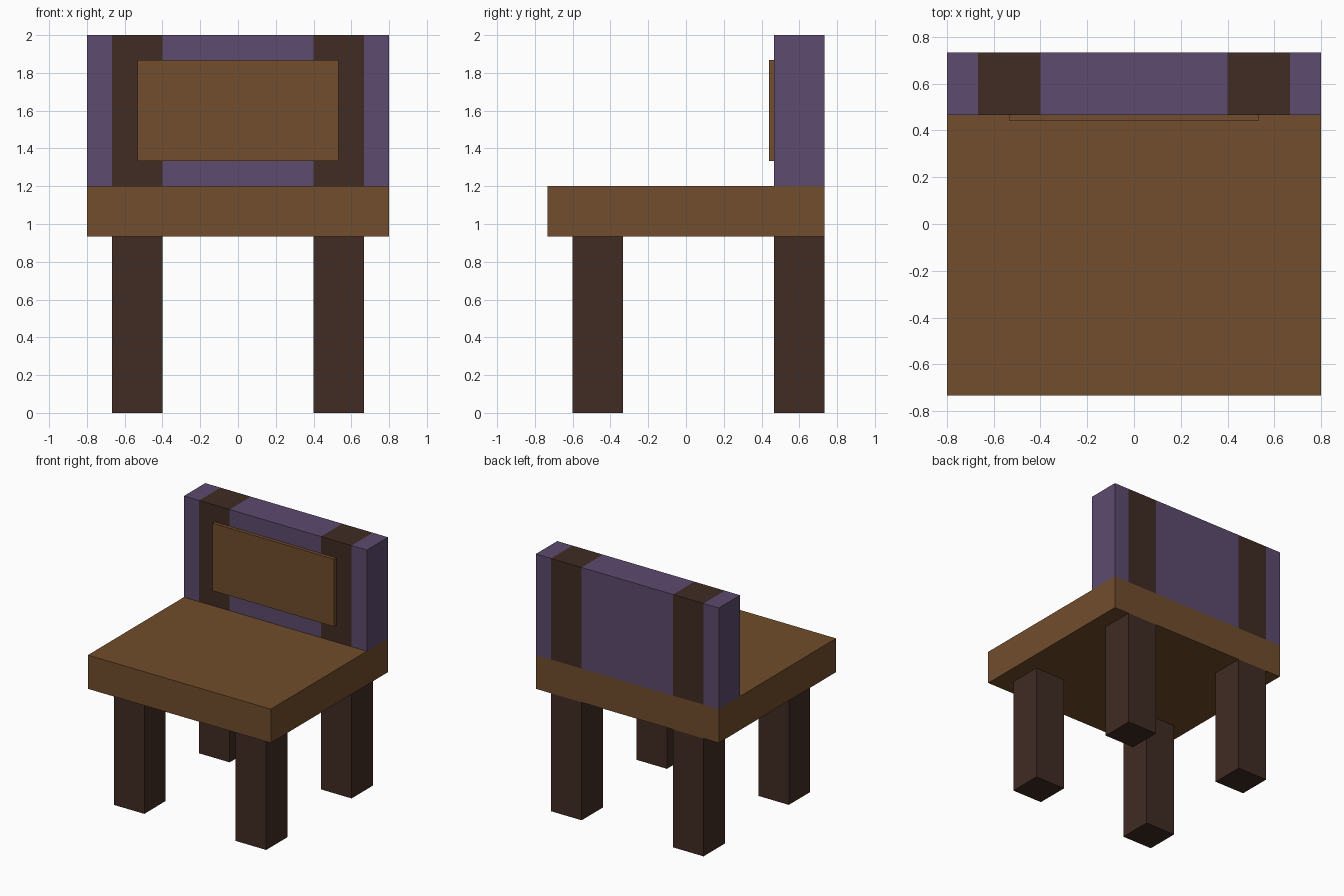
import bpy

cube = bpy.data.objects.get("Cube")
if cube:
    bpy.data.objects.remove(cube, do_unlink=True)


def material(name, rgb):
    mat = bpy.data.materials.new(name)
    mat.use_nodes = True
    color = (*rgb, 1.0)
    mat.diffuse_color = color
    mat.node_tree.nodes["Principled BSDF"].inputs["Base Color"].default_value = color
    return mat


wood = material("warm brown wood", (0.165, 0.074, 0.025))
dark = material("dark brown wood", (0.051, 0.025, 0.017))
purple = material("muted purple", (0.109, 0.069, 0.156))


def box(name, x, y, z, mat):
    """Axis-aligned box from (low, high) ranges."""
    spans = (x, y, z)
    bpy.ops.mesh.primitive_cube_add(size=1, location=[(a + b) / 2 for a, b in spans])
    obj = bpy.context.object
    obj.name = name
    obj.scale = [b - a for a, b in spans]
    bpy.ops.object.transform_apply(location=False, rotation=False, scale=True)
    obj.data.materials.append(mat)
    return obj


# Shared dimensions
half_w, half_d = 0.8, 0.733
post_in, post_out = 0.4, 0.667
seat_low, seat_top, top = 0.933, 1.2, 2.0
front_y = (-0.6, -0.333)
back_y = (0.467, half_d)
back_z = (seat_top, top)

# Seat slab
box("seat", (-half_w, half_w), (-half_d, half_d), (seat_low, seat_top), wood)

# Legs, back posts and outer back panels on each side
for side, s in (("left", 1), ("right", -1)):
    post_x = sorted((s * post_in, s * post_out))
    edge_x = sorted((s * post_out, s * half_w))
    box(f"front_leg_{side}", post_x, front_y, (0, seat_low), dark)
    box(f"back_leg_{side}", post_x, back_y, (0, seat_low), dark)
    box(f"back_post_{side}", post_x, back_y, back_z, dark)
    box(f"back_edge_{side}", edge_x, back_y, back_z, purple)

# Middle of the backrest and the raised board on its front
box("back_middle", (-post_in, post_in), back_y, back_z, purple)
box("back_board", (-0.533, 0.533), (0.44, back_y[0]), (1.333, 1.867), wood)
